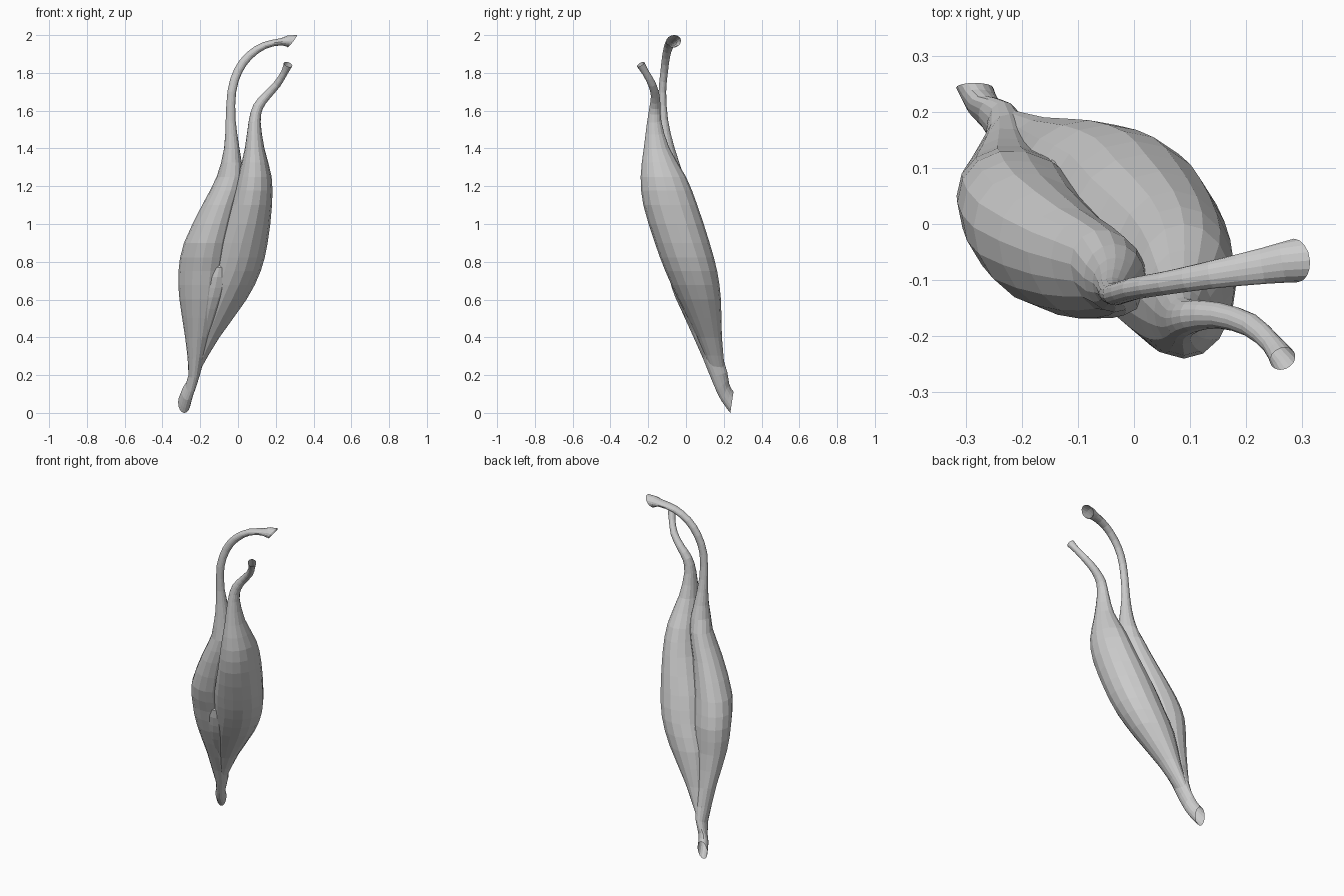
import bpy, bmesh, math
from mathutils import Vector

if "Cube" in bpy.data.objects:
    bpy.data.objects.remove(bpy.data.objects["Cube"])

SIDES = 16
# stations: x, y, z of centre, half width, half depth
LONG_HEAD = [
    (-.284, .243, .056, .033, .057), (-.266, .207, .11, .031, .048),
    (-.232, .175, .20, .030, .046),
    (-.215, .105, .40, .065, .066), (-.203, .045, .60, .107, .096),
    (-.193, .015, .75, .122, .116), (-.168, -.030, .90, .118, .121),
    (-.100, -.070, 1.10, .090, .100), (-.044, -.087, 1.25, .069, .077),
    (-.033, -.105, 1.40, .041, .045), (-.039, -.118, 1.55, .026, .023),
    (-.033, -.125, 1.70, .023, .020), (.000, -.115, 1.81, .023, .020),
    (.058, -.105, 1.89, .022, .021), (.140, -.090, 1.945, .019, .025),
    (.230, -.075, 1.965, .019, .032), (.288, -.065, 1.967, .042, .039)]
SHORT_HEAD = [
    (-.255, .195, .13, .012, .015), (-.226, .170, .22, .022, .036),
    (-.160, .125, .40, .062, .065), (-.080, .072, .60, .125, .113),
    (-.018, .028, .75, .138, .137), (.020, -.020, .90, .137, .145),
    (.070, -.083, 1.10, .110, .143), (.089, -.120, 1.25, .089, .120),
    (.088, -.156, 1.40, .052, .068), (.088, -.168, 1.54, .032, .038),
    (.106, -.164, 1.62, .027, .029), (.152, -.163, 1.68, .023, .023),
    (.207, -.180, 1.74, .020, .021), (.245, -.213, 1.80, .018, .019),
    (.265, -.240, 1.845, .024, .023)]
# fills the front crease where the bellies merge
BRIDGE = [
    (-.190, .115, .36, .030, .040), (-.150, .060, .55, .075, .088),
    (-.122, .030, .66, .090, .104), (-.100, .000, .77, .080, .096),
    (-.090, -.010, .81, .030, .040)]


def refine(pts, n):
    """Catmull-Rom subdivision of the station list."""
    out = []
    for i in range(len(pts) - 1):
        p0, p1 = pts[max(i - 1, 0)], pts[i]
        p2, p3 = pts[i + 1], pts[min(i + 2, len(pts) - 1)]
        for k in range(n):
            t = k / n
            out.append([.5 * (2 * b + (c - a) * t + (2 * a - 5 * b + 4 * c - d) * t * t
                              + (3 * b - a - 3 * c + d) * t ** 3)
                        for a, b, c, d in zip(p0, p1, p2, p3)])
    out.append(list(pts[-1]))
    return out


def clamp(v):
    return min(max(v, 0), 1)


def loft(name, stations, skew=0, end_normal=None):
    """Skin elliptical rings: level in the belly, square to the path in the tendon."""
    st = refine(stations, 2)
    bm = bmesh.new()
    rings = []
    for i, (x, y, z, a, b) in enumerate(st):
        c = Vector((x, y, z))
        tangent = (Vector(st[min(i + 1, len(st) - 1)][:3]) - Vector(st[max(i - 1, 0)][:3])).normalized()
        t = Vector((0, 0, 1)).lerp(tangent, clamp((z - 1.35) / .25))
        # lower tendon is cut obliquely, facing back
        t = t.lerp(Vector((0, -1, .15)), clamp((.25 - z) / .19)).normalized()
        if end_normal and i == len(st) - 1:
            t = Vector(end_normal).normalized()
        phi = skew if .3 < z < 1.3 else 0
        v = Vector((0, 1, 0))
        v = (v - t * v.dot(t)).normalized()
        u = v.cross(t)
        rings.append([bm.verts.new(c + u * a * math.cos(q) + v * b * math.sin(q - phi))
                      for q in (2 * math.pi * k / SIDES for k in range(SIDES))])
    for r, s in zip(rings, rings[1:]):
        for k in range(SIDES):
            j = (k + 1) % SIDES
            bm.faces.new((r[k], r[j], s[j], s[k]))
    bm.faces.new(rings[0][::-1])
    bm.faces.new(rings[-1])
    bmesh.ops.recalc_face_normals(bm, faces=bm.faces)
    me = bpy.data.meshes.new(name)
    bm.to_mesh(me)
    bm.free()
    ob = bpy.data.objects.new(name, me)
    bpy.context.collection.objects.link(ob)
    return ob


# two bellies with their tendons, fused into one muscle
muscle = loft("two_headed_muscle", LONG_HEAD, skew=.2, end_normal=(.79, .1, -.61))
bpy.context.view_layer.objects.active = muscle
muscle.select_set(True)
for part in (loft("short_head", SHORT_HEAD), loft("bridge", BRIDGE)):
    mod = muscle.modifiers.new("fuse", 'BOOLEAN')
    mod.operation = 'UNION'
    mod.solver = 'EXACT'
    mod.object = part
    bpy.ops.object.modifier_apply(modifier="fuse")
    bpy.data.objects.remove(part)

# open tendon ends
bm = bmesh.new()
bm.from_mesh(muscle.data)
caps = [f for f in bm.faces if len(f.verts) == SIDES
        and (f.calc_center_median().z < .1 or f.calc_center_median().z > 1.8)]
bmesh.ops.delete(bm, geom=caps, context='FACES_ONLY')
bm.to_mesh(muscle.data)
bm.free()
